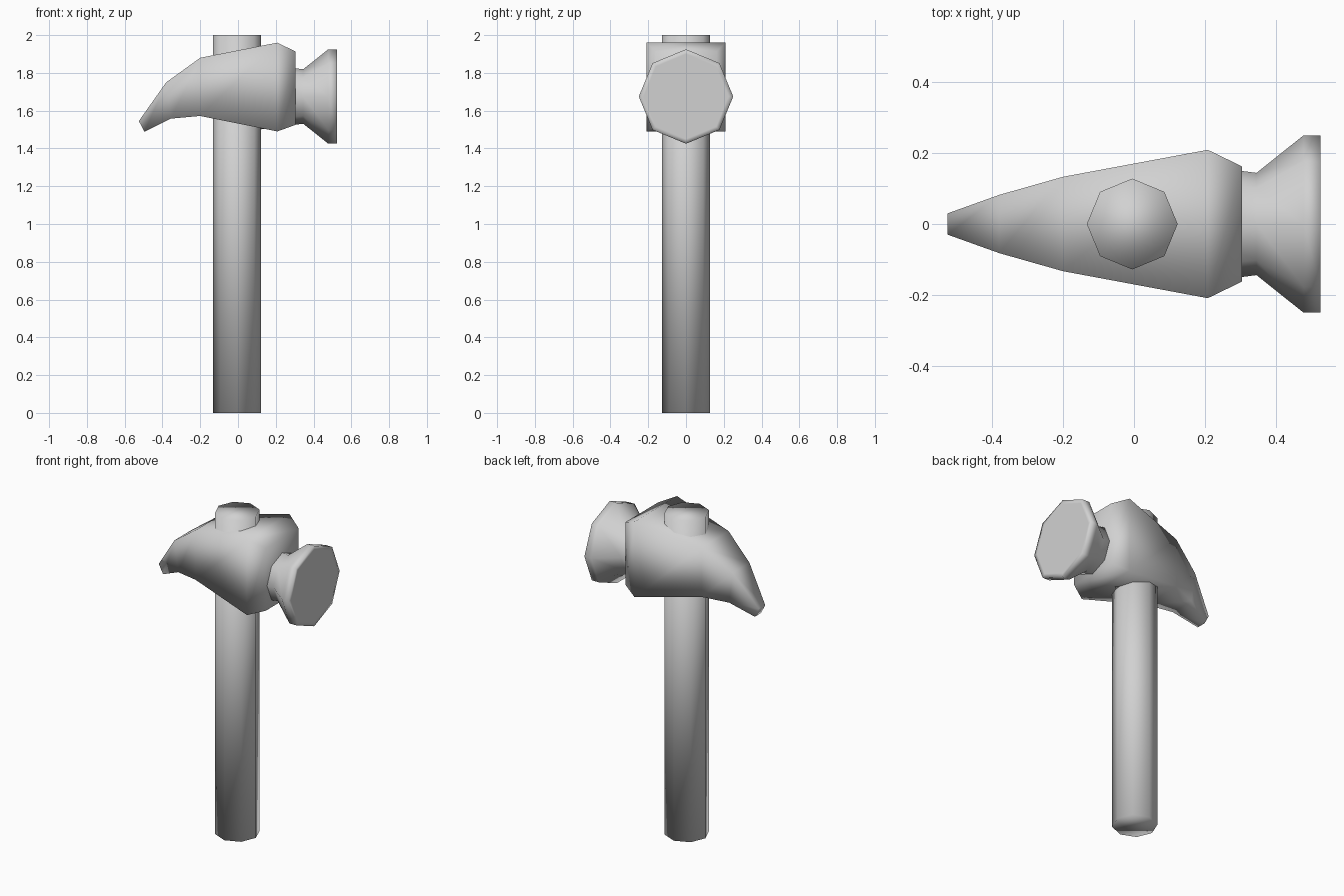
import bpy, bmesh, math

if "Cube" in bpy.data.objects:
    bpy.data.objects.remove(bpy.data.objects["Cube"])

steel = bpy.data.materials.new("plain_grey")
steel.diffuse_color = (0.64, 0.64, 0.64, 1)
steel.use_nodes = True
steel.node_tree.nodes["Principled BSDF"].inputs["Base Color"].default_value = steel.diffuse_color


def loft(name, rings, flat_end=False):
    """Skin a list of equal-sized point rings and cap both ends."""
    bm = bmesh.new()
    loops = [[bm.verts.new(p) for p in ring] for ring in rings]
    n = len(loops[0])
    for a, b in zip(loops, loops[1:]):
        for i in range(n):
            j = (i + 1) % n
            bm.faces.new((a[i], a[j], b[j], b[i]))
    bm.faces.new(loops[0][::-1])
    end = bm.faces.new(loops[-1])
    bmesh.ops.recalc_face_normals(bm, faces=bm.faces)
    for f in bm.faces:
        f.smooth = True
    end.smooth = not flat_end
    mesh = bpy.data.meshes.new(name)
    bm.to_mesh(mesh)
    bm.free()
    mesh.materials.append(steel)
    obj = bpy.data.objects.new(name, mesh)
    bpy.context.collection.objects.link(obj)
    return obj


def octagon(r):
    return [(r * math.cos(k * math.pi / 4), r * math.sin(k * math.pi / 4)) for k in range(8)]


# Handle: octagonal shaft running through the head
loft("handle", [[(x - 0.005, y, z) for x, y in octagon(0.128)] for z in (0, 2)])

# Head with curved claw: (top x, top z, bottom x, bottom z, half width)
sections = [
    (-0.525, 1.545, -0.495, 1.488, 0.03),
    (-0.38, 1.75, -0.355, 1.558, 0.082),
    (-0.20, 1.88, -0.20, 1.572, 0.133),
    (0.208, 1.96, 0.208, 1.49, 0.209),
    (0.305, 1.913, 0.305, 1.525, 0.162),
]
loft("head", [[(tx, -w, tz), (tx, w, tz), (bx, w, bz), (bx, -w, bz)]
              for tx, tz, bx, bz, w in sections])

# Striking face: flared octagonal neck and disc, (x, radius)
profile = [(0.12, 0.174), (0.345, 0.144), (0.478, 0.25), (0.525, 0.25), (0.525, 0.225)]
loft("striking_face", [[(x, y, 1.675 + z) for y, z in octagon(r)] for x, r in profile], True)
